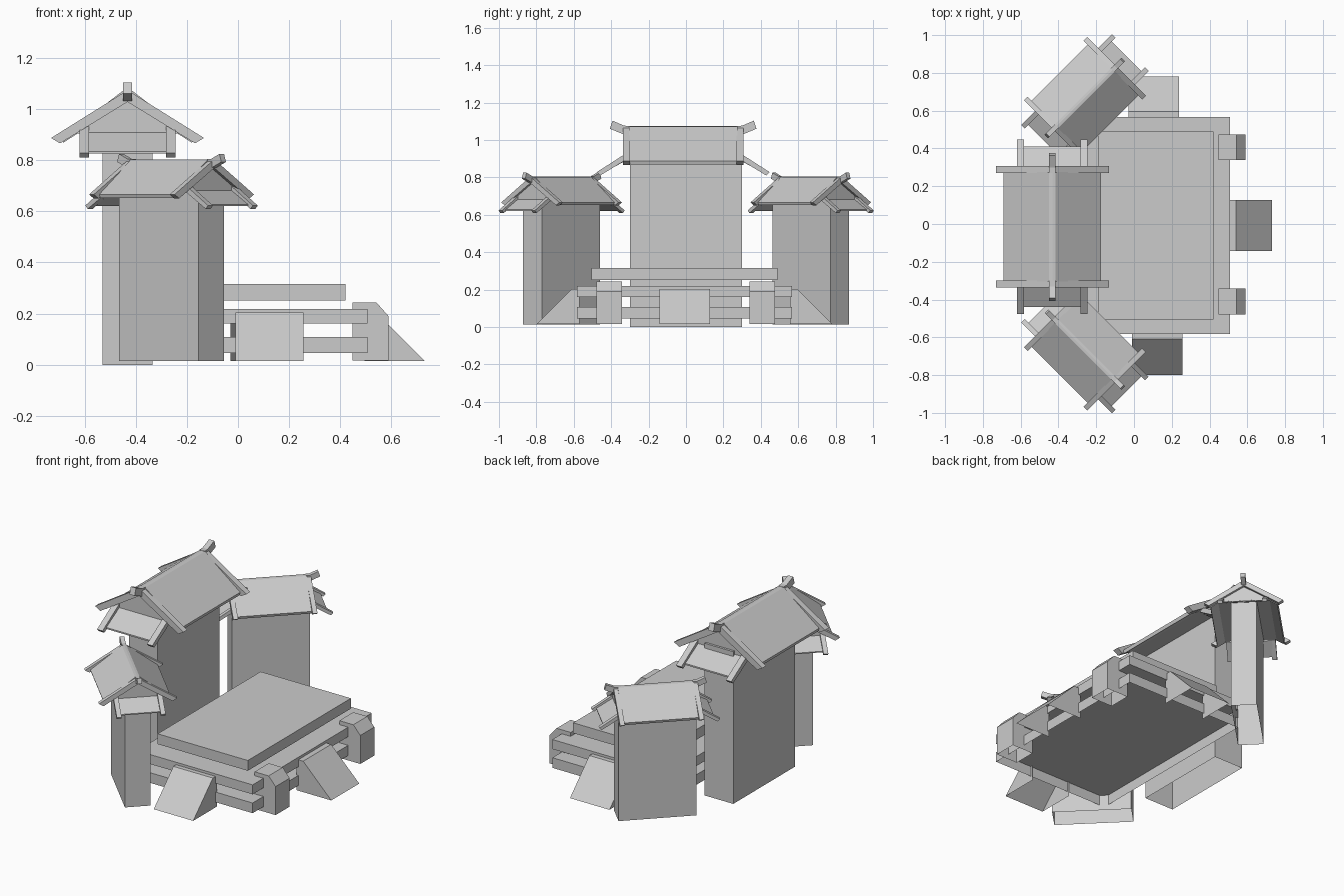
import bpy, bmesh
from math import radians
from mathutils import Matrix, Vector

cube = bpy.data.objects.get("Cube")
if cube:
    bpy.data.objects.remove(cube, do_unlink=True)

# One flat grey for everything
stone = bpy.data.materials.new("stone_grey")
stone.use_nodes = True
grey = (0.6, 0.6, 0.6, 1)
stone.diffuse_color = grey
stone.node_tree.nodes["Principled BSDF"].inputs["Base Color"].default_value = grey

X, Y, Z = Vector((1, 0, 0)), Vector((0, 1, 0)), Vector((0, 0, 1))


def prism(name, profile, start, end, u=X, along=Y, place=Matrix(), open_sides=()):
    """Extrude a (u, z) profile along an axis, leaving out the open sides."""
    bm = bmesh.new()
    base = [bm.verts.new(u * a + Z * b + along * start) for a, b in profile]
    face = bm.faces.new(base)
    out = bmesh.ops.extrude_face_region(bm, geom=[face])
    moved = [g for g in out["geom"] if isinstance(g, bmesh.types.BMVert)]
    bmesh.ops.translate(bm, verts=moved, vec=along * (end - start))
    bmesh.ops.recalc_face_normals(bm, faces=bm.faces)
    bm.normal_update()
    hidden = [f for f in bm.faces if any(f.normal.dot(d) > 0.99 for d in open_sides)]
    bmesh.ops.delete(bm, geom=hidden, context="FACES")
    bm.transform(place)
    mesh = bpy.data.meshes.new(name)
    bm.to_mesh(mesh)
    bm.free()
    mesh.materials.append(stone)
    obj = bpy.data.objects.new(name, mesh)
    bpy.context.collection.objects.link(obj)


def box(name, x0, x1, y0, y1, z0, z1, place=Matrix(), open_sides=()):
    prism(name, [(x0, z0), (x1, z0), (x1, z1), (x0, z1)], y0, y1,
          place=place, open_sides=open_sides)


def tower(name, x, y, z, size, turn, body_shift=0):
    place = (Matrix.Translation((x, y, z)) @ Matrix.Rotation(radians(turn), 4, "Z")
             @ Matrix.Scale(size, 4))
    # Walls, open underneath, and gable block
    box(name + "_body", -0.097, 0.097, body_shift - 0.299, body_shift + 0.299,
        0, 0.93, place, [-Z])
    prism(name + "_gable", [(-0.2, 0.905), (0.2, 0.905), (0, 1.03)],
          -0.3, 0.3, place=place)
    # Main roof slopes with raised edge boards
    for s, side in ((1, "right"), (-1, "left")):
        panel = [(0, 1.074), (s * 0.0175, 1.072), (s * 0.258, 0.888),
                 (s * 0.252, 0.868), (0, 1.03)]
        prism(f"{name}_roof_{side}", panel, -0.29, 0.29, place=place)
        board = [(0, 1.074), (s * 0.299, 0.887), (s * 0.264, 0.866), (0, 1.028)]
        for e, end in ((1, "back"), (-1, "front")):
            prism(f"{name}_edge_board_{side}_{end}", board, e * 0.285, e * 0.322,
                  place=place)
    # Ridge finials and small skirt roofs under each gable
    for e, end in ((1, "back"), (-1, "front")):
        finial = [(e * 0.285, 1.075), (e * 0.315, 1.076), (e * 0.378, 1.103),
                  (e * 0.392, 1.06), (e * 0.315, 1.028), (e * 0.285, 1.028)]
        prism(f"{name}_finial_{end}", finial, -0.0175, 0.0175, Y, X, place)
        skirt = [(e * 0.295, 0.912), (e * 0.425, 0.835),
                 (e * 0.425, 0.826), (e * 0.295, 0.895)]
        prism(f"{name}_skirt_roof_{end}", skirt, -0.16, 0.16, Y, X, place)
        bar = [(e * 0.295, 0.935), (e * 0.462, 0.828),
               (e * 0.444, 0.81), (e * 0.295, 0.9)]
        for s, side in ((1, "right"), (-1, "left")):
            prism(f"{name}_skirt_bar_{end}_{side}", bar, s * 0.15, s * 0.187,
                  Y, X, place)


tower("main_tower", -0.432, -0.015, 0, 1, 0, 0.015)
tower("front_tower", -0.26, -0.665, 0.014, 0.735, 45)
tower("back_tower", -0.26, 0.667, 0.014, 0.735, -45)

# Platform: floating top slab, deck and a lower slab open underneath
box("top_slab", -0.19, 0.42, -0.505, 0.49, 0.252, 0.315)
left, right, front, back = -0.275, 0.507, -0.583, 0.567
box("deck", left, right, front, back, 0.161, 0.219)
box("lower_slab", left, right, front, back, 0.046, 0.108, open_sides=[-Z])

# Chamfered corner posts
post = [(0.447, 0.016), (0.447, 0.243), (0.542, 0.243), (0.589, 0.19), (0.589, 0.016)]
prism("front_post", post, -0.478, -0.342, open_sides=[-Z])
prism("back_post", post, 0.34, 0.475, open_sides=[-Z])


# Sloping ramps on three sides, open underneath and against the platform
def ramp(name, inner, crest, foot, start, end, u, along, inward):
    prism(name, [(inner, 0.015), (inner, 0.204), (crest, 0.204), (foot, 0.015)],
          start, end, u, along, open_sides=[-Z, inward])


ramp("right_ramp", 0.495, 0.54, 0.73, -0.142, 0.128, X, Y, -X)
ramp("front_ramp", -0.57, -0.61, -0.8, -0.01, 0.257, Y, X, Y)
ramp("back_ramp", 0.555, 0.595, 0.782, -0.03, 0.237, Y, X, -Y)
